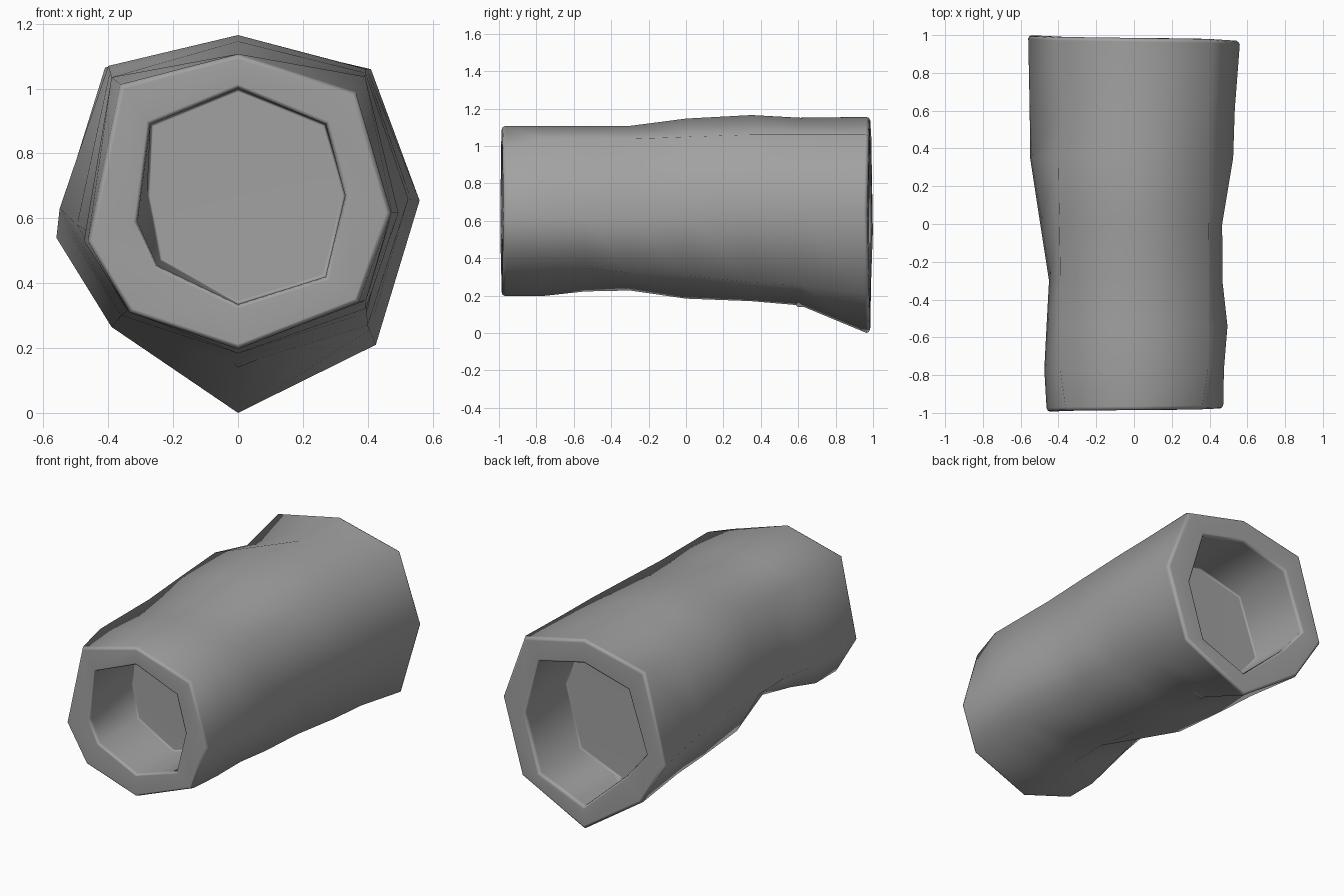
import bpy
import bmesh

cube = bpy.data.objects.get("Cube")
if cube:
    bpy.data.objects.remove(cube, do_unlink=True)

# One plain material
stone = bpy.data.materials.new("mid grey")
stone.use_nodes = True
GREY = (0.36, 0.36, 0.36, 1)
stone.diffuse_color = GREY
stone.node_tree.nodes["Principled BSDF"].inputs["Base Color"].default_value = GREY

# Corner order of every cross-section (left is +x)
TOP, UP_L, LEFT, LOW_L, BOTTOM, LOW_R, RIGHT, UP_R = range(8)

# Irregular eight-sided cross-sections as (x, z)
front = [(0, 1.107), (.363, .99), (.473, .617), (.373, .342),
         (0, .197), (-.335, .31), (-.463, .53), (-.363, 1.013)]
shoulder = [(0, 1.165), (.395, 1.06), (.525, .66), (.4, .27),
            (0, .17), (-.36, .3), (-.55, .63), (-.4, 1.07)]
back = [(0, 1.155), (.41, 1.06), (.56, .655), (.425, .21),
        (0, 0), (-.39, .265), (-.56, .54), (-.41, 1.065)]
front_hole = [(0, 1), (.27, .89), (.33, .67), (.27, .42),
              (0, .335), (-.25, .455), (-.31, .59), (-.27, .89)]
back_hole = [(0, 1.01), (.3, .94), (.4, .6), (.3, .26),
             (0, .14), (-.285, .4), (-.425, .57), (-.3, .93)]


def dented(pts, dents):
    """Push single corners of a cross-section in or out."""
    pts = list(pts)
    for corner, (dx, dz) in dents.items():
        pts[corner] = (pts[corner][0] + dx, pts[corner][1] + dz)
    return pts


def blend(a, b, t):
    """Mix two cross-sections."""
    return [(p[0] + (q[0] - p[0]) * t, p[1] + (q[1] - p[1]) * t) for p, q in zip(a, b)]


def scaled(pts, factor):
    """Scale a cross-section about its own middle."""
    cx = sum(p[0] for p in pts) / len(pts)
    cz = sum(p[1] for p in pts) / len(pts)
    return [(cx + (x - cx) * factor, cz + (z - cz) * factor) for x, z in pts]


def end_rings(outer, hole, floor, y, side, depth):
    """Rounded rim, recess wall and recess floor of one end."""
    skew = -0.09 * side
    soft = 0.02
    return [
        (outer, y - side * soft, skew),
        (scaled(outer, 0.988), y - side * soft * 0.3, skew),
        (scaled(outer, 0.965), y, skew),
        (scaled(hole, 1.04), y, skew),
        (scaled(hole, 1.01), y - side * soft * 0.3, skew),
        (hole, y - side * soft, skew),
        (floor, y - side * (depth - soft / 2), 0),
        (scaled(floor, 0.97), y - side * depth, 0),
    ]


# Outer wall between the two ends, with its hollows and bulges
body = dented(front, {UP_L: (.029, .047), UP_R: (-.027, .022), LOW_L: (.022, .005)})
wall = [
    (dented(body, {LEFT: (.003, 0), RIGHT: (-.012, 0)}), -.77, 0),
    (dented(body, {LEFT: (.022, 0), BOTTOM: (0, .025), LOW_R: (.01, .06)}), -.54, 0),
    (dented(body, {BOTTOM: (0, .03), LOW_R: (.03, .1), LEFT: (-.005, 0),
                   LOW_L: (0, -.025), RIGHT: (.013, .02)}), -.3, 0),
    (dented(blend(body, shoulder, .5),
            {TOP: (0, .01), LEFT: (-.032, 0), RIGHT: (.01, 0), LOW_R: (.005, .01)}), 0, 0),
    (shoulder, .35, 0),
    (dented(blend(shoulder, back, .25),
            {TOP: (0, -.012), BOTTOM: (0, .02), UP_R: (.035, -.045)}), .61, 0),
]

front_floor = dented(front_hole, {RIGHT: (.03, .08), LOW_R: (.01, .015)})
back_floor = dented(back_hole, {LEFT: (0, .03)})
front_end = end_rings(front, front_hole, front_floor, -.985, -1, .37)
back_end = end_rings(back, back_hole, back_floor, .985, 1, .4)
sections = front_end[::-1] + wall + back_end

# Loft the whole hollow-ended body as one skin
bm = bmesh.new()
loops = [[bm.verts.new((x, y + skew * x ** 3, z)) for x, z in pts]
         for pts, y, skew in sections]
for a, b in zip(loops, loops[1:]):
    for i in range(len(a)):
        j = (i + 1) % len(a)
        bm.faces.new((a[i], a[j], b[j], b[i]))
bm.faces.new(loops[0])
bm.faces.new(loops[-1])
bmesh.ops.recalc_face_normals(bm, faces=bm.faces)
for face in bm.faces:
    face.smooth = True

mesh = bpy.data.meshes.new("hollow_ended_tube")
bm.to_mesh(mesh)
bm.free()
mesh.materials.append(stone)
tube = bpy.data.objects.new("hollow_ended_tube", mesh)
bpy.context.collection.objects.link(tube)

# Keep the large faces dominant in the soft shading at the rims
normals = tube.modifiers.new("weighted_normals", 'WEIGHTED_NORMAL')
normals.weight = 50
